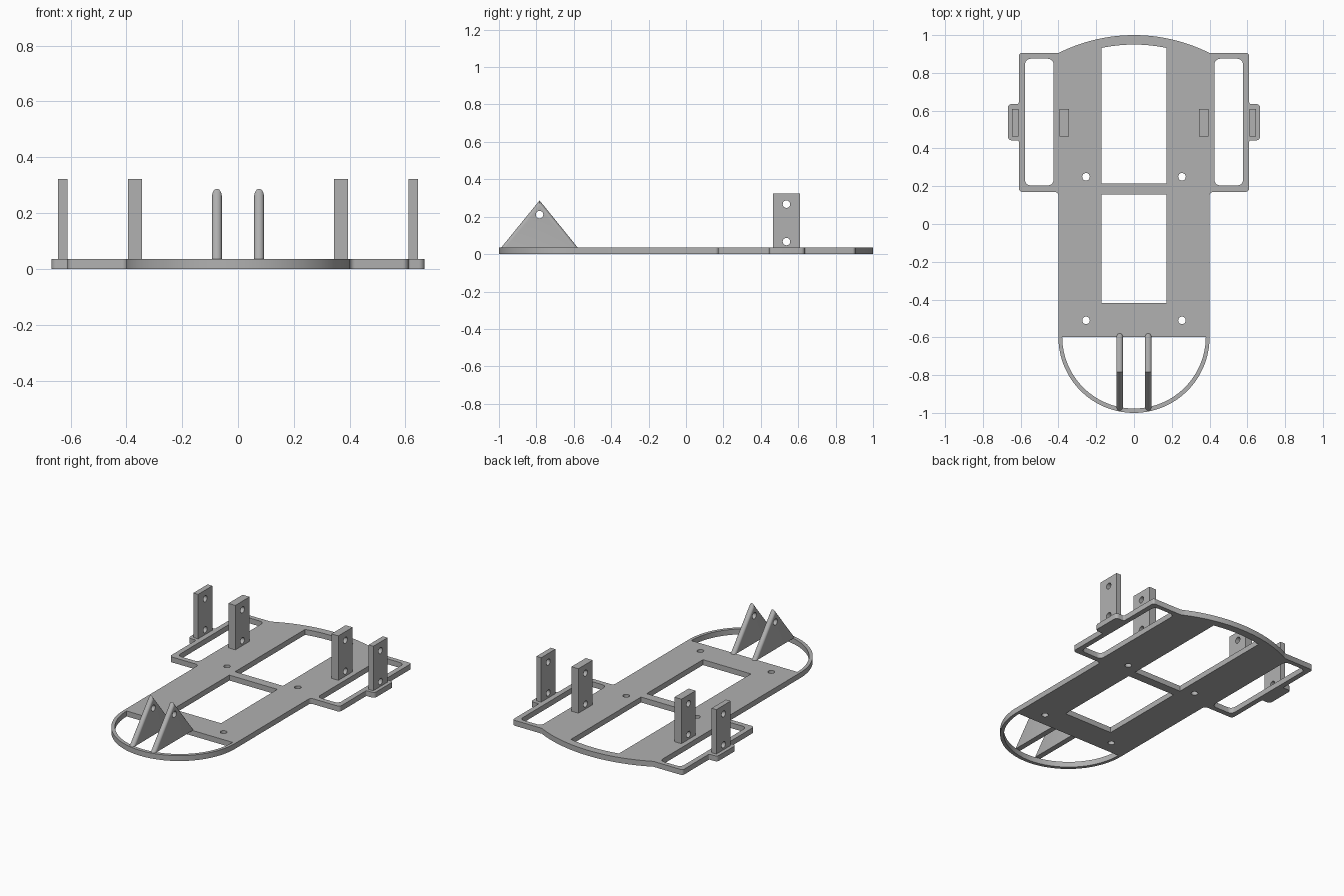
import bpy, bmesh
from math import sin, cos, pi, radians, asin
from mathutils import Vector, Matrix

if "Cube" in bpy.data.objects:
    bpy.data.objects.remove(bpy.data.objects["Cube"])

T = 0.035          # plate thickness
GREY = (0.44, 0.44, 0.44, 1)
mat = bpy.data.materials.new("plain grey")
mat.use_nodes = True
mat.diffuse_color = GREY
mat.node_tree.nodes["Principled BSDF"].inputs["Base Color"].default_value = GREY


def arc(cx, cy, r, a0, a1, n):
    """Points on an arc, angles in radians."""
    return [(cx + r * cos(a0 + (a1 - a0) * i / n), cy + r * sin(a0 + (a1 - a0) * i / n))
            for i in range(n + 1)]


def circle(x, y, r):
    return arc(x, y, r, 0, 2 * pi, 24)[:-1]


def fillet(prev, corner, nxt, r, n=5):
    """Rounded right-angle corner."""
    p, c, q = Vector(prev), Vector(corner), Vector(nxt)
    u, v = (p - c).normalized() * r, (q - c).normalized() * r
    return [tuple(c + u * (1 - sin(t)) + v * (1 - cos(t)))
            for t in (pi / 2 * i / n for i in range(n + 1))]


def rounded(points):
    """Round the inner points (x, y, r) of an open path."""
    out = []
    for a, b, c in zip(points, points[1:], points[2:]):
        out += fillet(a[:2], b[:2], c[:2], b[2])
    return out


def rect(x0, x1, y0, y1, r=0):
    c = [(x0, y0), (x1, y0), (x1, y1), (x0, y1)]
    if not r:
        return c
    return rounded([(*p, r) for p in [c[3]] + c + [c[0]]])


def mirror(points):
    return [(-x, y) for x, y in reversed(points)]


def finish(ob):
    ob.data.materials.clear()
    ob.data.materials.append(mat)
    bpy.ops.object.select_all(action='DESELECT')
    ob.select_set(True)
    bpy.context.view_layer.objects.active = ob
    bpy.ops.object.shade_smooth_by_angle(angle=radians(30))


def mesh_object(name, bm):
    bmesh.ops.recalc_face_normals(bm, faces=bm.faces)
    me = bpy.data.meshes.new(name)
    bm.to_mesh(me)
    bm.free()
    ob = bpy.data.objects.new(name, me)
    bpy.context.collection.objects.link(ob)
    return ob


# Base plate outline: round nose, side wings with tabs, bowed rear edge
BOW_R, BOW_Y = 0.89, 0.11
bow = asin(0.4 / BOW_R)
half = arc(0, -0.6, 0.4, -pi / 2, 0, 32)
half += rounded([(0.4, -0.6, 0), (0.4, 0.17, 0.02), (0.61, 0.17, 0.02), (0.61, 0.443, 0.008),
                 (0.668, 0.443, 0.02), (0.668, 0.635, 0.02), (0.61, 0.635, 0.008),
                 (0.61, 0.905, 0.015), (0.4, 0.905, 0)])
half += arc(0, BOW_Y, BOW_R, pi / 2 - bow, pi / 2, 16)
outline = half + mirror(half)[1:-1]

# Openings in the plate
win = asin(0.172 / 0.84)
rear_window = [(-0.172, 0.215), (0.172, 0.215)] + arc(0, BOW_Y, 0.84, pi / 2 - win, pi / 2 + win, 12)
nose_opening = arc(0, -0.597, 0.38, pi, 2 * pi, 48)
slot = rect(0.426, 0.577, 0.204, 0.875, 0.03)
loops = [outline, rear_window, nose_opening, rect(-0.172, 0.172, -0.419, 0.157),
         slot, mirror(slot)]
loops += [circle(x, y, 0.02) for x in (-0.254, 0.254) for y in (-0.51, 0.25)]

curve = bpy.data.curves.new("base_plate", 'CURVE')
curve.dimensions = '2D'
curve.fill_mode = 'BOTH'
curve.extrude = T / 2
for loop in loops:
    s = curve.splines.new('POLY')
    s.points.add(len(loop) - 1)
    for p, (x, y) in zip(s.points, loop):
        p.co = (x, y, 0, 1)
    s.use_cyclic_u = True
plate = bpy.data.objects.new("base_plate", curve)
bpy.context.collection.objects.link(plate)
bpy.ops.object.select_all(action='DESELECT')
plate.select_set(True)
bpy.context.view_layer.objects.active = plate
bpy.ops.object.convert(target='MESH')
plate = bpy.context.view_layer.objects.active
bm = bmesh.new()
bm.from_mesh(plate.data)
bmesh.ops.translate(bm, verts=bm.verts, vec=(0, 0, T / 2))
bmesh.ops.remove_doubles(bm, verts=bm.verts, dist=0.0002)
bmesh.ops.recalc_face_normals(bm, faces=bm.faces)
bm.to_mesh(plate.data)
bm.free()
finish(plate)

# Cutter for the cross holes through posts and fins
bm = bmesh.new()
for y, z in ((0.537, 0.267), (0.537, 0.067), (-0.783, 0.211)):
    bmesh.ops.create_cone(bm, cap_ends=True, segments=24, radius1=0.02, radius2=0.02, depth=1.6,
                          matrix=Matrix.Translation((0, y, z)) @ Matrix.Rotation(pi / 2, 4, 'Y'))
cutter = mesh_object("hole_cutter", bm)
cutter.hide_render = True


def upright(name, x0, x1, profile, round_edges=False):
    """Side profile (y, z) extruded from x0 to x1, then drilled."""
    bm = bmesh.new()
    face = bm.faces.new([bm.verts.new((x0, y, z)) for y, z in profile])
    ext = bmesh.ops.extrude_face_region(bm, geom=[face])
    bmesh.ops.translate(bm, vec=(x1 - x0, 0, 0),
                        verts=[g for g in ext["geom"] if isinstance(g, bmesh.types.BMVert)])
    bmesh.ops.recalc_face_normals(bm, faces=bm.faces)
    if round_edges:
        sloped = [e for e in bm.edges if abs(e.verts[0].co.z - e.verts[1].co.z) > 0.1]
        bmesh.ops.bevel(bm, geom=sloped, offset=(x1 - x0) * 0.49, segments=6,
                        profile=0.5, affect='EDGES')
    ob = mesh_object(name, bm)
    mod = ob.modifiers.new("holes", 'BOOLEAN')
    mod.operation = 'DIFFERENCE'
    mod.solver = 'EXACT'
    mod.object = cutter
    bpy.context.view_layer.objects.active = ob
    bpy.ops.object.modifier_apply(modifier=mod.name)
    finish(ob)


# Bracket posts and nose fins, on both sides
post = rect(0.464, 0.61, T, 0.323)
fin = [(-0.988, T), (-0.579, T), (-0.783, 0.287)]
for side, s in (("left", 1), ("right", -1)):
    upright(side + "_inner_post", s * 0.344, s * 0.394, post)
    upright(side + "_outer_post", s * 0.611, s * 0.645, post)
    a, b = sorted((s * 0.058, s * 0.093))
    upright(side + "_nose_fin", a, b, fin, True)

bpy.data.objects.remove(cutter)
